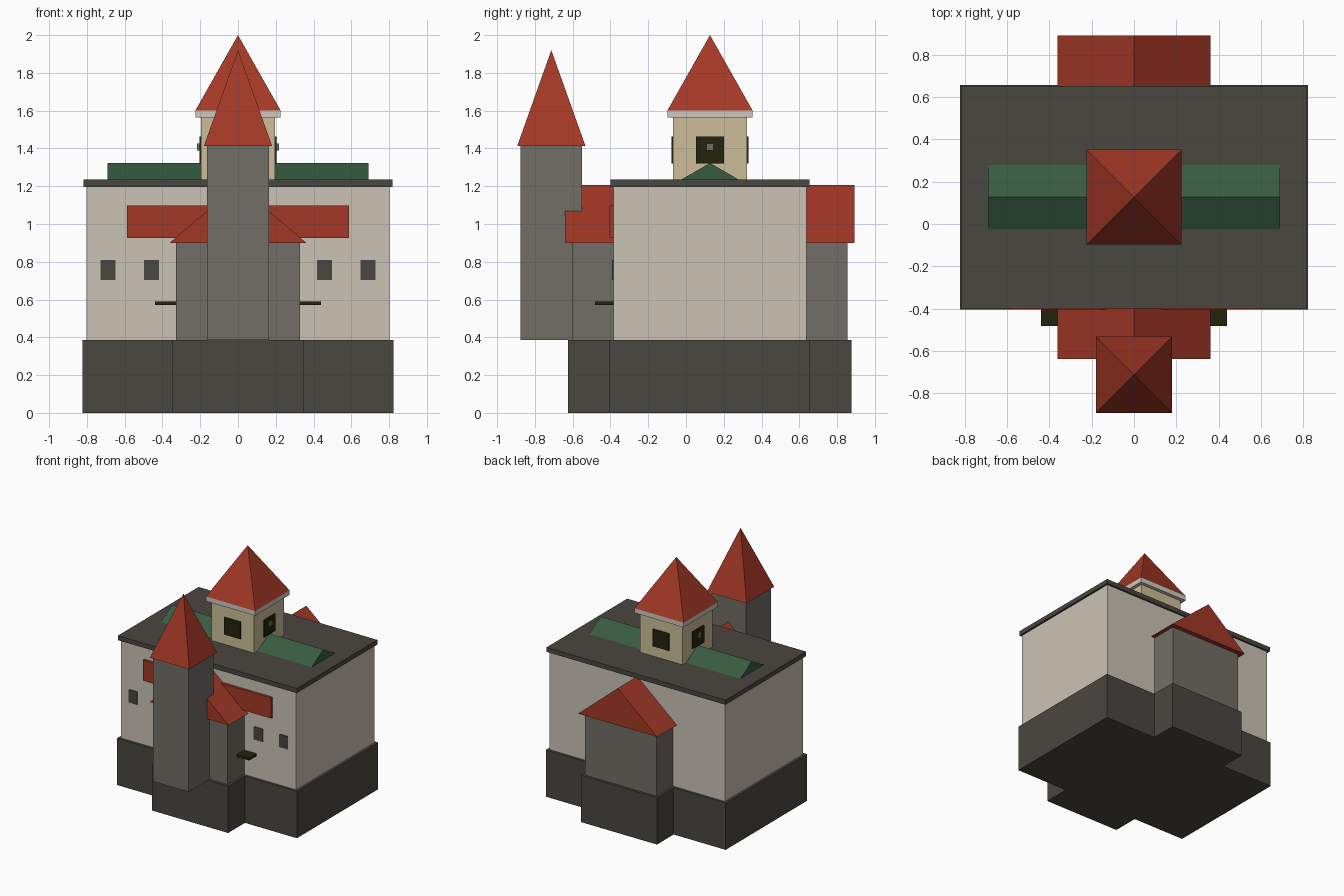
import bpy
import bmesh

cube = bpy.data.objects.get("Cube")
if cube:
    bpy.data.objects.remove(cube, do_unlink=True)


def material(name, hex_code):
    def linear(c):
        return c / 12.92 if c <= 0.04045 else ((c + 0.055) / 1.055) ** 2.4
    rgb = [linear(int(hex_code[i:i + 2], 16) / 255) for i in (0, 2, 4)]
    m = bpy.data.materials.new(name)
    m.use_nodes = True
    m.diffuse_color = (*rgb, 1)
    m.node_tree.nodes["Principled BSDF"].inputs["Base Color"].default_value = (*rgb, 1)
    return m


CREAM = material("cream plaster", "CBC4B5")
DARK = material("dark slate", "4A4741")
STONE = material("grey stone", "726E66")
RED = material("red tile", "A33826")
GREEN = material("green copper", "375C40")
TAN = material("tan plaster", "CDBE98")
TRIM = material("pale trim", "CDC9C0")
BLACK = material("dark opening", "25230F")


def finish(bm, name, mat):
    bmesh.ops.recalc_face_normals(bm, faces=bm.faces)
    mesh = bpy.data.meshes.new(name)
    bm.to_mesh(mesh)
    bm.free()
    mesh.materials.append(mat)
    obj = bpy.data.objects.new(name, mesh)
    bpy.context.collection.objects.link(obj)
    return obj


def box(name, mat, x, y, z):
    """Box spanning the given (low, high) ranges."""
    bm = bmesh.new()
    bmesh.ops.create_cube(bm, size=1)
    for v in bm.verts:
        v.co = [r[0] if c < 0 else r[1] for r, c in zip((x, y, z), v.co)]
    return finish(bm, name, mat)


def pyramid(name, mat, half, y, z):
    """Four-sided spire centred on x = 0."""
    bm = bmesh.new()
    base = [bm.verts.new((sx * half, y + sy * half, z[0]))
            for sx, sy in ((-1, -1), (1, -1), (1, 1), (-1, 1))]
    tip = bm.verts.new((0, y, z[1]))
    bm.faces.new(base)
    for i in range(4):
        bm.faces.new((base[i], base[(i + 1) % 4], tip))
    return finish(bm, name, mat)


def gable(name, mat, x, y, z, along):
    """Solid gable roof whose ridge runs along the named axis."""
    mx, my = sum(x) / 2, sum(y) / 2
    if along == "y":
        ends = [[(x[0], e, z[0]), (x[1], e, z[0]), (mx, e, z[1])] for e in y]
    else:
        ends = [[(e, y[0], z[0]), (e, y[1], z[0]), (e, my, z[1])] for e in x]
    bm = bmesh.new()
    a, b = [[bm.verts.new(p) for p in end] for end in ends]
    bm.faces.new(a)
    bm.faces.new(b)
    for i in range(3):
        j = (i + 1) % 3
        bm.faces.new((a[i], a[j], b[j], b[i]))
    return finish(bm, name, mat)


def span(half, mid=0):
    return (mid - half, mid + half)


MID = 0.127  # y centre of the main hall

# Stepped foundation
box("foundation", DARK, span(0.823), (-0.405, 0.657), (0, 0.387))
box("front_foundation", DARK, span(0.347), (-0.625, -0.38), (0, 0.387))
box("back_foundation", DARK, span(0.347), (0.63, 0.875), (0, 0.387))

# Main hall and flat roof
box("hall", CREAM, span(0.802), (-0.385, 0.637), (0.387, 1.2))
box("flat_roof", DARK, span(0.818), (-0.4, 0.653), (1.197, 1.235))
gable("ridge_roof", GREEN, span(0.692), span(0.152, MID), (1.235, 1.323), "x")

# Front and back bays with gable roofs
box("front_bay", STONE, span(0.327), (-0.603, -0.38), (0.387, 0.9))
box("back_bay", STONE, span(0.327), (0.63, 0.855), (0.387, 0.9))
gable("front_bay_roof", RED, span(0.362), (-0.64, -0.38), (0.9, 1.207), "y")
gable("back_bay_roof", RED, span(0.362), (0.63, 0.893), (0.9, 1.207), "y")

# Front facade details
box("facade_band", RED, span(0.587), (-0.405, -0.38), (0.927, 1.097))
for side, s in (("left", 1), ("right", -1)):
    for place, cx in (("inner", 0.457), ("outer", 0.689)):
        box(f"{side}_{place}_window", DARK, span(0.04, s * cx),
            (-0.391, -0.384), (0.703, 0.81))
    box(f"{side}_balcony", BLACK, span(0.065, s * 0.375),
        (-0.483, -0.38), (0.57, 0.59))

# Front tower
box("front_tower", STONE, span(0.163), (-0.877, -0.55), (0.387, 1.412))
pyramid("front_spire", RED, 0.181, -0.713, (1.412, 1.92))

# Central bell tower
box("bell_tower", TAN, span(0.196), span(0.196, MID), (1.23, 1.565))
box("bell_tower_cornice", TRIM, span(0.225), span(0.225, MID), (1.563, 1.602))
pyramid("bell_tower_spire", RED, 0.225, MID, (1.602, 2.0))
for side, s in (("left", 1), ("right", -1)):
    box(f"bell_{side}_opening", BLACK, span(0.0045, s * 0.2), span(0.074, MID), (1.32, 1.462))
    box(f"bell_{side}_hub", STONE, span(0.009, s * 0.209), span(0.018, MID), (1.39, 1.426))
for side, s in (("front", -1), ("back", 1)):
    box(f"bell_{side}_opening", BLACK, span(0.074), span(0.0045, MID + s * 0.2), (1.32, 1.462))
